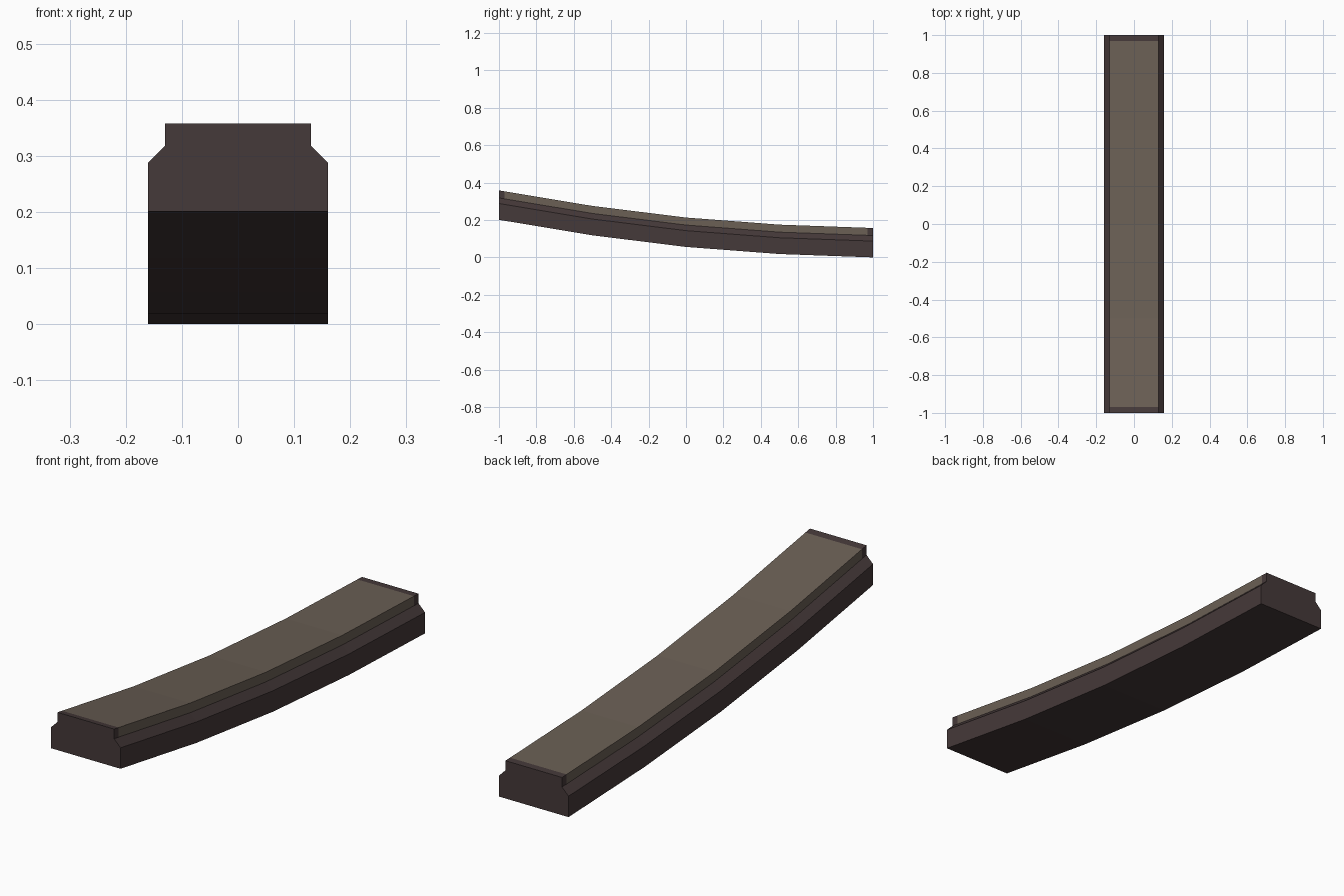
import bpy, bmesh

if "Cube" in bpy.data.objects:
    bpy.data.objects.remove(bpy.data.objects["Cube"])

def material(name, rgb):
    m = bpy.data.materials.new(name)
    m.diffuse_color = (*rgb, 1)
    m.use_nodes = True
    m.node_tree.nodes["Principled BSDF"].inputs["Base Color"].default_value = m.diffuse_color
    return m

dark = material("dark brown", (0.060, 0.041, 0.041))
light = material("worn taupe", (0.145, 0.115, 0.090))

# Sagging curve of the underside: (y, z)
CURVE = [(-1, 0.202), (-0.5, 0.119), (0, 0.057), (0.5, 0.019), (1, 0.001)]
LIP = 0.97

def sag(y):
    for (y0, z0), (y1, z1) in zip(CURVE, CURVE[1:]):
        if y <= y1:
            return z0 + (z1 - z0) * (y - y0) / (y1 - y0)

# Cross-section: wide body, chamfered shoulders, narrower raised tread
half = [(0.16, 0), (0.16, 0.087), (0.13, 0.117), (0.13, 0.157)]
profile = half + [(-x, z) for x, z in reversed(half)]
stations = sorted([y for y, _ in CURVE] + [-LIP, LIP])

bm = bmesh.new()
rings = []
for y in stations:
    base = sag(y) - 0.001
    rings.append([bm.verts.new((x, y, base + z)) for x, z in profile])
n = len(profile)
for i, (a, b) in enumerate(zip(rings, rings[1:])):
    inner = 0 < i < len(rings) - 2
    for k in range(n):
        f = bm.faces.new((a[k], a[(k + 1) % n], b[(k + 1) % n], b[k]))
        # Tread faces between the end lips are lighter
        f.material_index = 1 if inner and k in (2, 3, 4) else 0
bm.faces.new(rings[0])
bm.faces.new(rings[-1])
bmesh.ops.recalc_face_normals(bm, faces=bm.faces)

mesh = bpy.data.meshes.new("curved_beam")
bm.to_mesh(mesh)
bm.free()
mesh.materials.append(dark)
mesh.materials.append(light)
bpy.context.collection.objects.link(bpy.data.objects.new("curved_beam", mesh))
